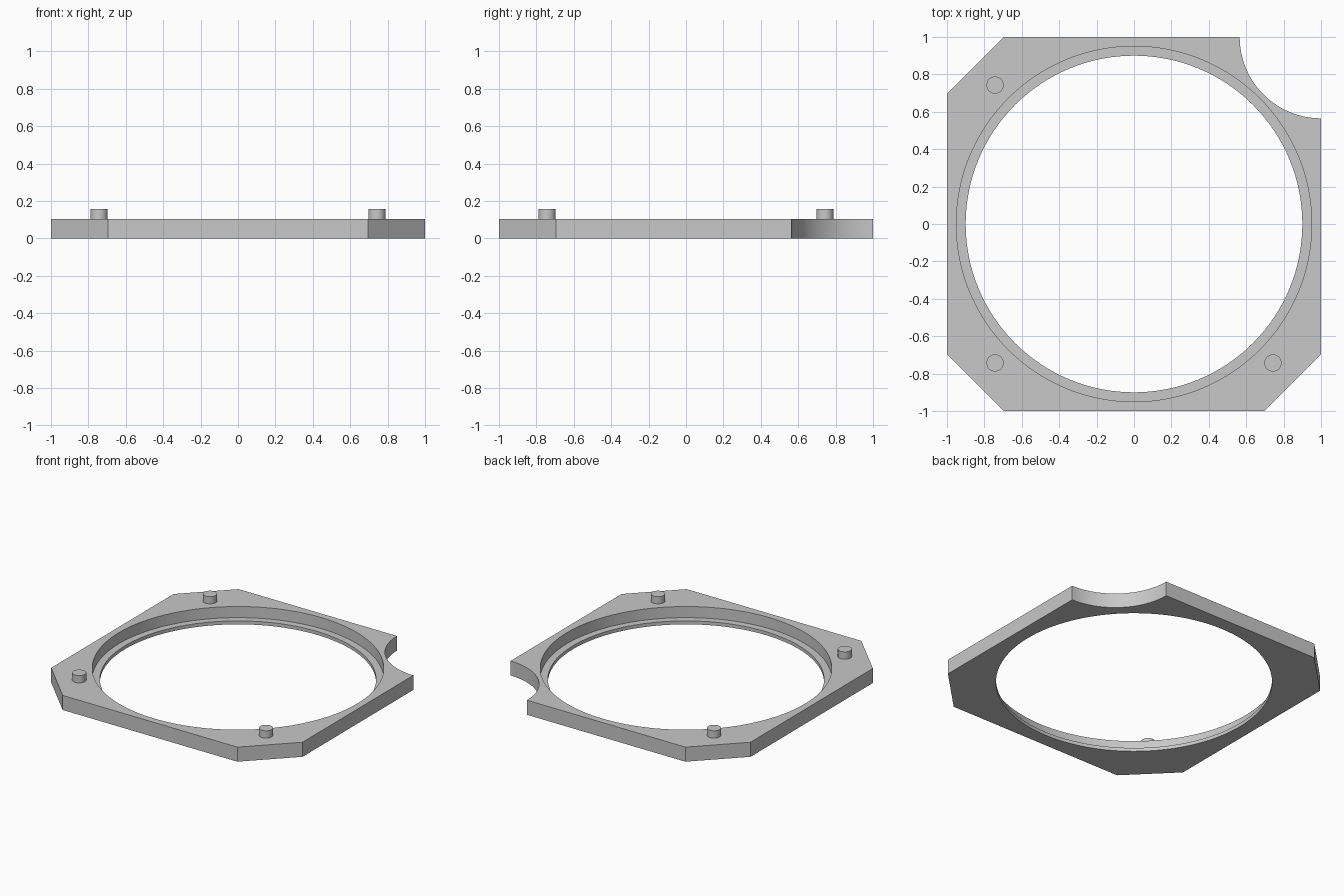
import bpy, bmesh, math

if "Cube" in bpy.data.objects:
    bpy.data.objects.remove(bpy.data.objects["Cube"])

T = 0.105          # plate thickness
LEDGE = 0.025      # height of the inner ledge
C = 0.695          # start of the corner chamfers
SCALLOP = 0.435    # radius of the corner cut-out

grey = bpy.data.materials.new("light_grey")
grey.diffuse_color = (0.58, 0.58, 0.58, 1)
grey.use_nodes = True
grey.node_tree.nodes["Principled BSDF"].inputs["Base Color"].default_value = grey.diffuse_color


def prism(name, outline, z0, z1):
    """Extrude a closed 2D outline from z0 to z1."""
    bm = bmesh.new()
    face = bm.faces.new([bm.verts.new((x, y, z0)) for x, y in outline])
    top = bmesh.ops.extrude_face_region(bm, geom=[face])
    verts = [g for g in top["geom"] if isinstance(g, bmesh.types.BMVert)]
    bmesh.ops.translate(bm, verts=verts, vec=(0, 0, z1 - z0))
    bmesh.ops.recalc_face_normals(bm, faces=bm.faces)
    me = bpy.data.meshes.new(name)
    bm.to_mesh(me)
    bm.free()
    me.materials.append(grey)
    ob = bpy.data.objects.new(name, me)
    bpy.context.collection.objects.link(ob)
    return ob


def circle(r, n, cx=0, cy=0):
    return [(cx + r * math.cos(2 * math.pi * i / n),
             cy + r * math.sin(2 * math.pi * i / n)) for i in range(n)]


def smooth(ob):
    bpy.ops.object.select_all(action="DESELECT")
    ob.select_set(True)
    bpy.context.view_layer.objects.active = ob
    bpy.ops.object.shade_smooth_by_angle(angle=math.radians(30))


# Square frame: three chamfered corners and one scalloped corner
outline = [(-C, 1), (-1, C), (-1, -C), (-C, -1), (C, -1), (1, -C)]
for i in range(33):
    a = math.radians(270 - 90 * i / 32)
    outline.append((1 + SCALLOP * math.cos(a), 1 + SCALLOP * math.sin(a)))
frame = prism("frame", outline, 0, T)

# Round opening with a wider recess above the ledge
cutters = [prism("opening_cutter", circle(0.90, 128), -0.1, T + 0.1),
           prism("recess_cutter", circle(0.95, 128), LEDGE, T + 0.1)]
bpy.context.view_layer.objects.active = frame
for cutter in cutters:
    mod = frame.modifiers.new(cutter.name, "BOOLEAN")
    mod.operation = "DIFFERENCE"
    mod.solver = "EXACT"
    mod.object = cutter
    cutter.hide_render = True
    bpy.ops.object.modifier_apply(modifier=mod.name)
for cutter in cutters:
    bpy.data.objects.remove(cutter)
smooth(frame)

# Locating pegs on the chamfered corners
for name, x, y in (("back_left_peg", -0.743, 0.743),
                   ("front_left_peg", -0.743, -0.743),
                   ("front_right_peg", 0.743, -0.743)):
    smooth(prism(name, circle(0.046, 32, x, y), T - 0.01, 0.158))
